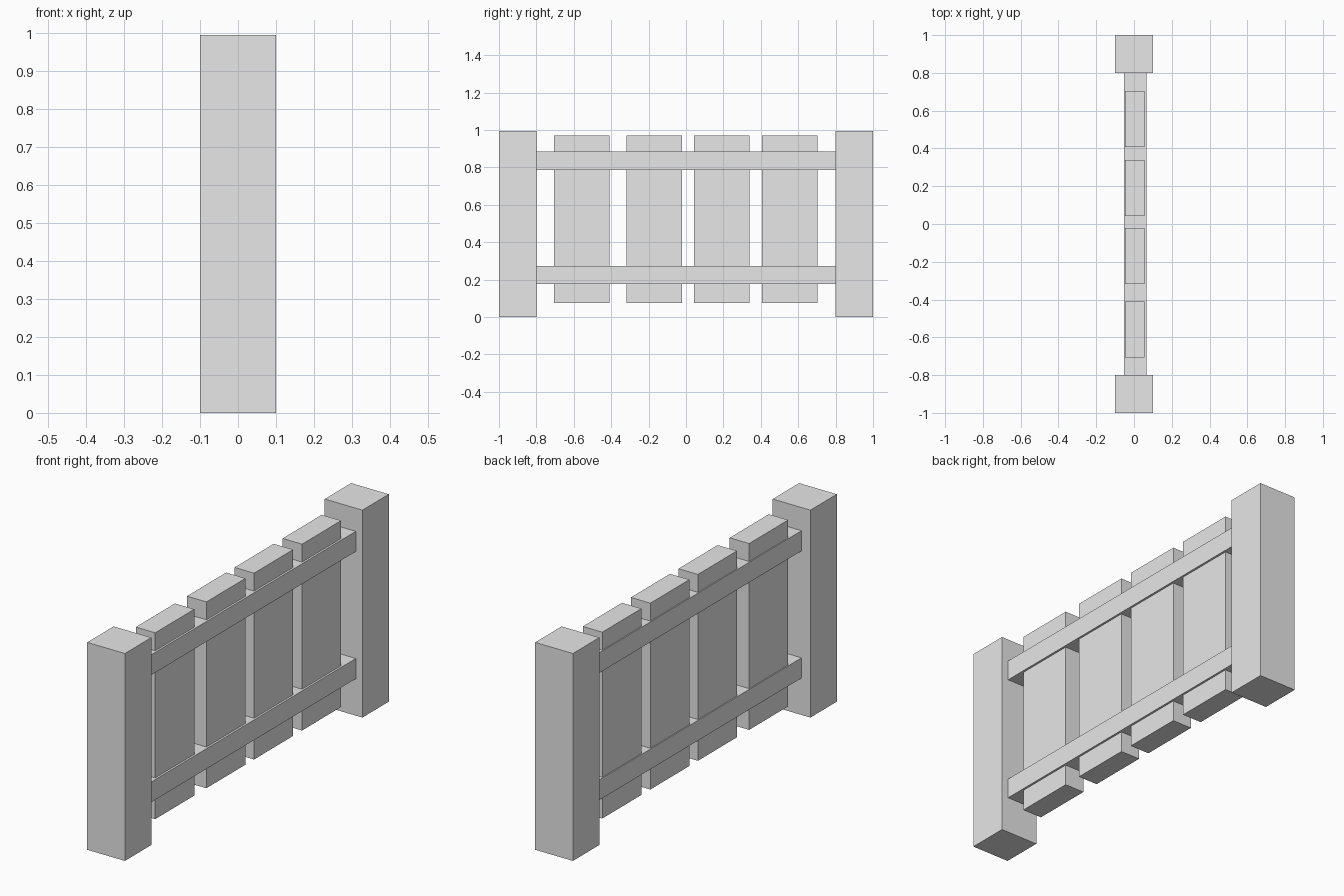
import bpy

cube = bpy.data.objects.get("Cube")
if cube:
    bpy.data.objects.remove(cube, do_unlink=True)

# Single plain grey
grey = bpy.data.materials.new("plain_grey")
grey.use_nodes = True
colour = (0.8, 0.8, 0.8, 1)
grey.diffuse_color = colour
grey.node_tree.nodes["Principled BSDF"].inputs["Base Color"].default_value = colour


def box(name, low, high):
    """Flat-faced box between two opposite corners."""
    centre = [(a + b) / 2 for a, b in zip(low, high)]
    bpy.ops.mesh.primitive_cube_add(size=1, location=centre)
    part = bpy.context.object
    part.name = part.data.name = name
    for vert in part.data.vertices:
        for i in range(3):
            vert.co[i] *= high[i] - low[i]
    part.data.materials.append(grey)
    return part


# End posts
for name, y in (("front_post", -0.9), ("back_post", 0.9)):
    box(name, (-0.1, y - 0.1, 0), (0.1, y + 0.1, 0.995))

# Horizontal rails between the posts
for name, z in (("lower_rail", 0.177), ("upper_rail", 0.787)):
    box(name, (-0.053, -0.805, z), (0.065, 0.805, z + 0.097))

# Upright planks, slightly thinner than the rails
for i, y in enumerate((-0.558, -0.17, 0.191, 0.555)):
    box(f"plank_{i + 1}", (-0.048, y - 0.148, 0.076), (0.055, y + 0.148, 0.97))
